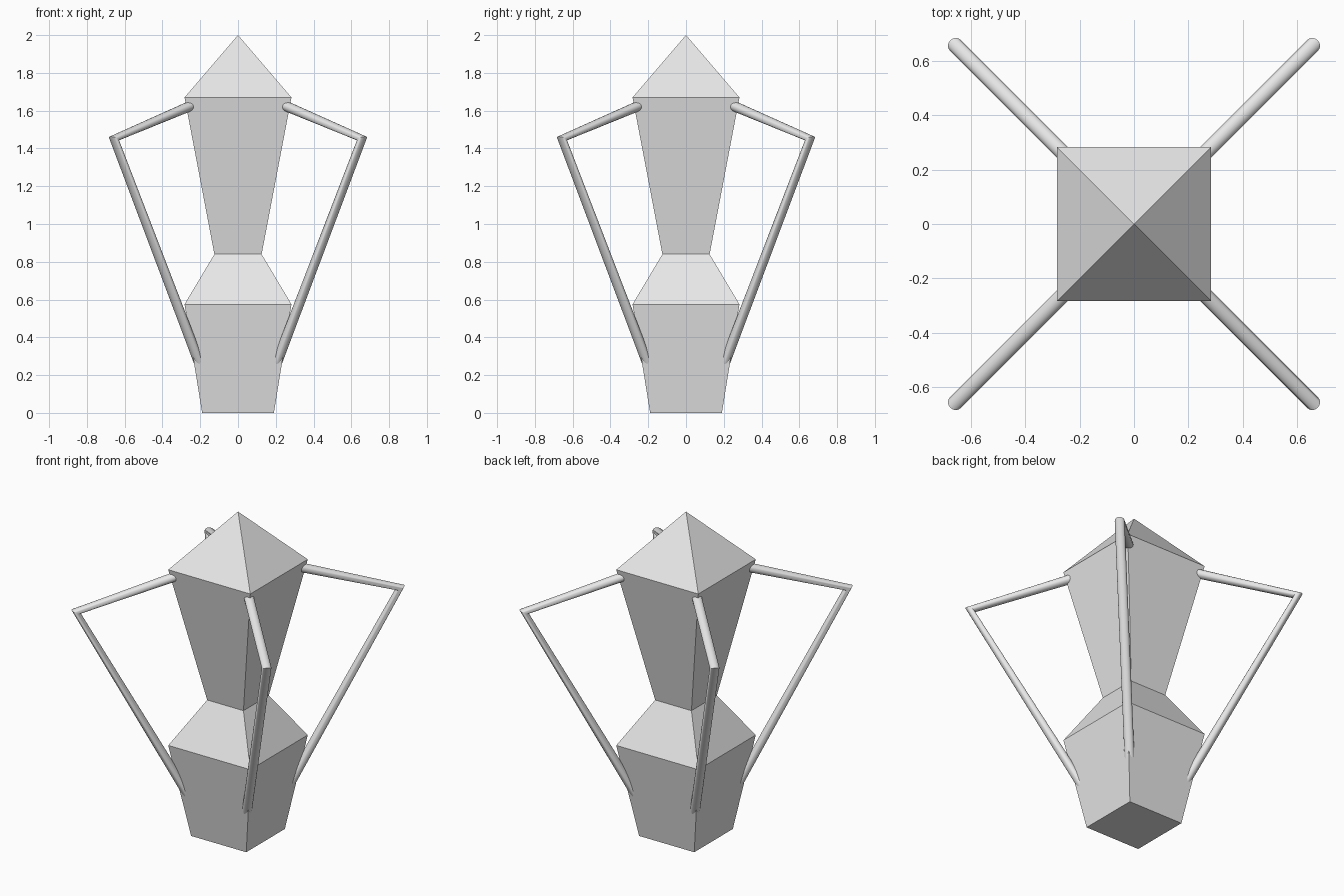
import bpy
import bmesh

cube = bpy.data.objects.get("Cube")
if cube:
    bpy.data.objects.remove(cube, do_unlink=True)

grey = bpy.data.materials.new("light_grey")
grey.use_nodes = True
colour = (0.8, 0.8, 0.8, 1)
grey.diffuse_color = colour
grey.node_tree.nodes["Principled BSDF"].inputs["Base Color"].default_value = colour

CORNERS = ((1, 1), (-1, 1), (-1, -1), (1, -1))


def add_object(name, data):
    obj = bpy.data.objects.new(name, data)
    bpy.context.collection.objects.link(obj)
    data.materials.append(grey)
    return obj


def square_body(name, profile, apex):
    """Stack square rings of (half width, height) and close them in a point."""
    bm = bmesh.new()
    rings = [[bm.verts.new((sx * w, sy * w, z)) for sx, sy in CORNERS] for w, z in profile]
    tip = bm.verts.new((0, 0, apex))
    bm.faces.new(rings[0])
    for low, high in zip(rings, rings[1:]):
        for i in range(4):
            j = (i + 1) % 4
            bm.faces.new((low[i], low[j], high[j], high[i]))
    for i in range(4):
        bm.faces.new((rings[-1][i], rings[-1][(i + 1) % 4], tip))
    bmesh.ops.recalc_face_normals(bm, faces=bm.faces)
    mesh = bpy.data.meshes.new(name)
    bm.to_mesh(mesh)
    bm.free()
    return add_object(name, mesh)


def bent_rod(name, sx, sy, path, radius):
    """Round rod bent at its elbow, lying in a diagonal upright plane."""
    curve = bpy.data.curves.new(name + "_path", 'CURVE')
    curve.dimensions = '3D'
    curve.bevel_depth = radius
    curve.bevel_resolution = 6
    curve.use_fill_caps = True
    spline = curve.splines.new('POLY')
    spline.points.add(len(path) - 1)
    for point, (d, z) in zip(spline.points, path):
        point.co = (sx * d, sy * d, z, 1)
    helper = bpy.data.objects.new(name + "_path", curve)
    bpy.context.collection.objects.link(helper)
    graph = bpy.context.evaluated_depsgraph_get()
    mesh = bpy.data.meshes.new_from_object(helper.evaluated_get(graph))
    bpy.data.objects.remove(helper, do_unlink=True)
    mesh.materials.clear()
    rod = add_object(name, mesh)
    bpy.ops.object.select_all(action='DESELECT')
    rod.select_set(True)
    bpy.context.view_layer.objects.active = rod
    bpy.ops.object.shade_smooth_by_angle(angle=0.7)


# Waisted square body with a pointed roof
square_body("body", [(0.19, 0), (0.283, 0.575), (0.125, 0.84), (0.283, 1.67)], 2.0)

# Four bent handles leaving the corners
handle_path = [(0.2, 1.647), (0.657, 1.452), (0.15, 0.12)]
for sx, sy in CORNERS:
    side = ("back" if sy > 0 else "front") + ("_left" if sx > 0 else "_right")
    bent_rod(side + "_handle", sx, sy, handle_path, 0.028)
